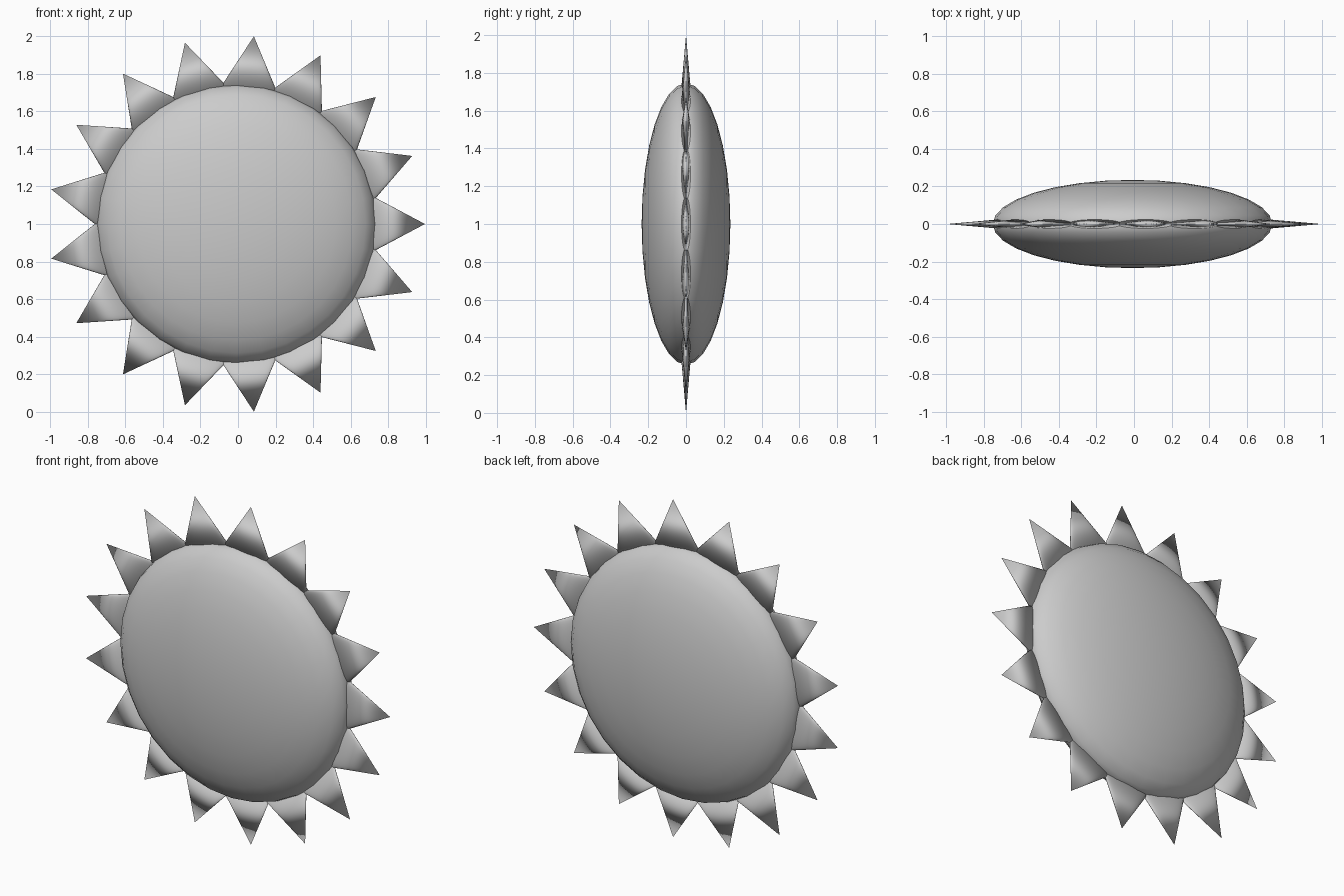
import bpy, math
from mathutils import Matrix, Vector

if "Cube" in bpy.data.objects:
    bpy.data.objects.remove(bpy.data.objects["Cube"])

CENTRE = Vector((-0.008, 0, 1.0))
RAYS = 17
TIP_R, BASE_R = 1.004, 0.71
HALF_W, HALF_T = 0.156, 0.026


def smooth(obj):
    for p in obj.data.polygons:
        p.use_smooth = True


# Flattened round body, poles facing front and back
bpy.ops.mesh.primitive_uv_sphere_add(segments=32, ring_count=16, radius=1)
body = bpy.context.object
body.name = "sun_disc"
body.data.transform(Matrix.Translation(CENTRE)
                    @ Matrix.Diagonal((0.745, 0.235, 0.745, 1))
                    @ Matrix.Rotation(math.pi / 2, 4, 'X'))
smooth(body)

# Ring of flattened cone rays
for i in range(RAYS):
    depth = TIP_R - BASE_R
    bpy.ops.mesh.primitive_cone_add(vertices=32, radius1=1, radius2=0, depth=depth)
    ray = bpy.context.object
    ray.name = f"ray_{i + 1}"
    turn = math.pi / 2 - 2 * math.pi * i / RAYS
    ray.data.transform(Matrix.Translation(CENTRE)
                       @ Matrix.Rotation(turn, 4, 'Y')
                       @ Matrix.Translation((0, 0, BASE_R + depth / 2))
                       @ Matrix.Diagonal((HALF_W, HALF_T, 1, 1)))
    smooth(ray)
